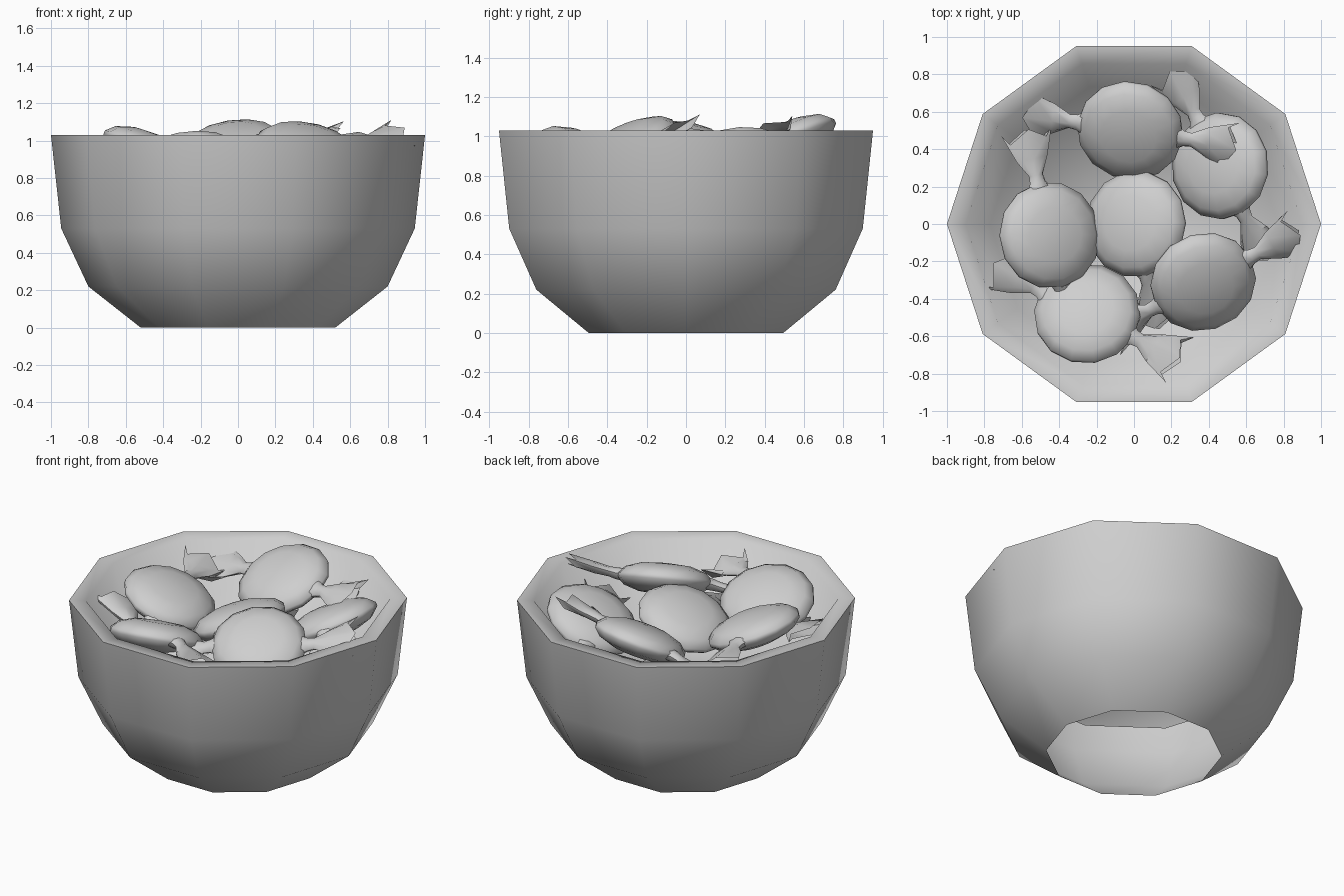
import bpy
import bmesh
from math import cos, sin, tau, radians
from mathutils import Vector, Matrix

cube = bpy.data.objects.get("Cube")
if cube:
    bpy.data.objects.remove(cube)

COLOUR = (0.62, 0.62, 0.62, 1)
grey = bpy.data.materials.new("grey")
grey.use_nodes = True
grey.diffuse_color = COLOUR
grey.node_tree.nodes["Principled BSDF"].inputs["Base Color"].default_value = COLOUR


def skin(bm, rings):
    """Bridge consecutive closed rings of points with quads; return the last ring."""
    loops = [[bm.verts.new(p) for p in ring] for ring in rings]
    for low, high in zip(loops, loops[1:]):
        n = len(low)
        for k in range(n):
            j = (k + 1) % n
            bm.faces.new((low[k], low[j], high[j], high[k]))
    return loops[-1]


def lathe(profile, sides):
    return [[Vector((r * cos(tau * k / sides), r * sin(tau * k / sides), z))
             for k in range(sides)] for r, z in profile]


def finish(name, bm, angle):
    bmesh.ops.remove_doubles(bm, verts=bm.verts, dist=0.0005)
    mesh = bpy.data.meshes.new(name)
    bm.to_mesh(mesh)
    bm.free()
    mesh.materials.append(grey)
    obj = bpy.data.objects.new(name, mesh)
    bpy.context.collection.objects.link(obj)
    bpy.ops.object.select_all(action='DESELECT')
    obj.select_set(True)
    bpy.context.view_layer.objects.active = obj
    bpy.ops.object.shade_smooth_by_angle(angle=radians(angle))


# Ten-sided bowl: outer wall, rim, inner wall and raised floor; open underneath
bm = bmesh.new()
bm.faces.new(skin(bm, lathe([(0.52, 0), (0.8, 0.22), (0.945, 0.53), (1, 1.03),
                             (0.9, 1.025), (0.77, 0.6)], 10)))
finish("bowl", bm, 80)

# Wrapped sweets: lens-shaped body with a flared, crinkled twist at each end
BODY = [(0, -0.095), (0.15, -0.085), (0.24, -0.055), (0.285, -0.012),
        (0.285, 0.012), (0.24, 0.055), (0.15, 0.085), (0, 0.095)]
TWIST = [(0.22, 0.09, 0.04), (0.29, 0.045, 0.035), (0.33, 0.04, 0.03),
         (0.42, 0.09, 0.035), (0.55, 0.15, 0.03)]


def sweet(name, centre, normal, heading, lifts):
    """Heading points to the first twist; lifts bend each twist up or down."""
    up = Vector(normal).normalized()
    along = Vector((cos(radians(heading)), sin(radians(heading)), 0))
    along = (along - up * along.dot(up)).normalized()
    frame = Matrix((along, up.cross(along), up)).transposed()
    centre = Vector(centre)
    bm = bmesh.new()
    skin(bm, [[frame @ p + centre for p in ring] for ring in lathe(BODY, 14)])
    for side, lift in zip((1, -1), lifts):
        rings = []
        for i, (d, w, t) in enumerate(TWIST):
            crinkle = 0.03 if i == len(TWIST) - 1 else 0
            ring = []
            for k in range(8):
                a = tau * k / 8
                wave = crinkle * (-1) ** k
                p = Vector((side * (d + wave), side * w * cos(a), t * sin(a) + wave * 0.5))
                bend = Vector((0, 0, lift * max(0, d - 0.25) / 0.3))
                ring.append(frame @ p + centre + bend)
            rings.append(ring)
        skin(bm, rings)
    finish(name, bm, 50)


sweet("sweet_back", (-0.02, 0.5, 0.96), (-0.12, -0.42, 0.9), -7, (0.03, -0.04))
sweet("sweet_right", (-0.45, -0.06, 0.94), (0.36, 0.04, 0.93), 104, (-0.02, -0.2))
sweet("sweet_centre", (0.01, 0, 0.9), (-0.38, 0.05, 0.92), 105, (-0.15, -0.2))
sweet("sweet_front_right", (-0.25, -0.48, 0.905), (-0.08, 0.39, 0.9), -32, (-0.12, 0.17))
sweet("sweet_front_left", (0.37, -0.31, 0.945), (0.18, -0.42, 0.88), 29, (0.06, -0.08))
sweet("sweet_back_left", (0.46, 0.31, 0.89), (-0.45, 0.02, 0.89), 122, (0.1, -0.2))
